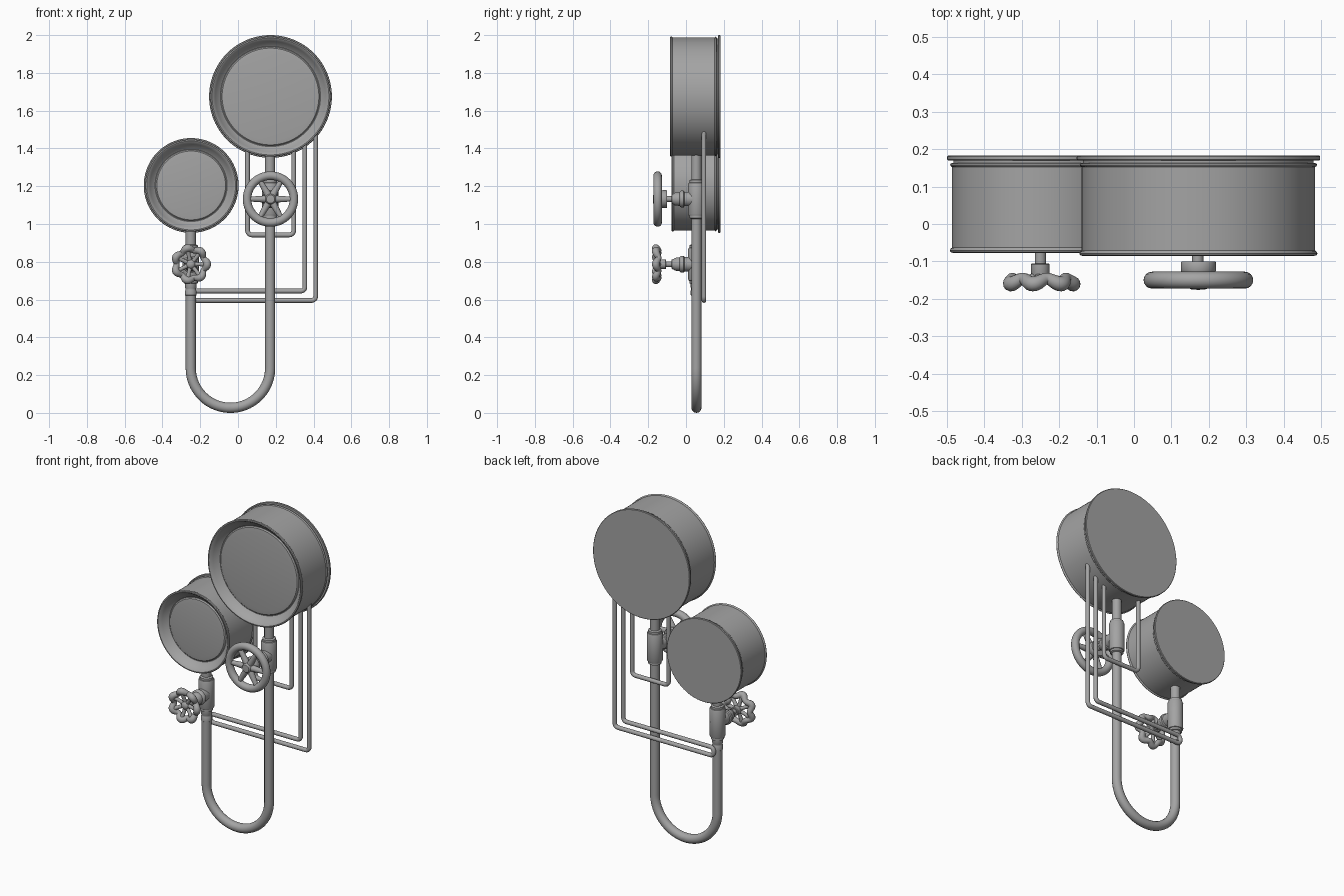
import bpy, bmesh
from math import pi, sin, cos, radians
from mathutils import Vector, Matrix

if "Cube" in bpy.data.objects:
    bpy.data.objects.remove(bpy.data.objects["Cube"])

# Dark grey metal shared by every part
METAL = bpy.data.materials.new('dark_metal')
METAL.diffuse_color = (.37, .37, .37, 1)
METAL.use_nodes = True
METAL.node_tree.nodes["Principled BSDF"].inputs["Base Color"].default_value = METAL.diffuse_color


def finish(ob, angle=35):
    bpy.ops.object.select_all(action='DESELECT')
    ob.select_set(True)
    bpy.context.view_layer.objects.active = ob
    if ob.type == 'CURVE':
        bpy.ops.object.convert(target='MESH')
        ob = bpy.context.view_layer.objects.active
    ob.data.materials.clear()
    ob.data.materials.append(METAL)
    bpy.ops.object.shade_smooth_by_angle(angle=radians(angle))


def lathe(name, profile, x, z, y=0.0, axis='Y', steps=48):
    """Spin (radius, height) points around an axis through x, y, z."""
    bm = bmesh.new()
    vs = [bm.verts.new((r, 0, h)) for r, h in profile]
    es = [bm.edges.new(p) for p in zip(vs, vs[1:])]
    bmesh.ops.spin(bm, geom=vs + es, cent=(0, 0, 0), axis=(0, 0, 1),
                   angle=2 * pi, steps=steps, use_merge=True)
    bmesh.ops.remove_doubles(bm, verts=bm.verts, dist=1e-5)
    bmesh.ops.recalc_face_normals(bm, faces=bm.faces)
    if axis == 'Y':
        bm.transform(Matrix.Rotation(-pi / 2, 4, 'X'))
    bm.transform(Matrix.Translation((x, y, z)))
    me = bpy.data.meshes.new(name)
    bm.to_mesh(me)
    bm.free()
    ob = bpy.data.objects.new(name, me)
    bpy.context.collection.objects.link(ob)
    finish(ob)


def tube(name, pts, radius, closed=False, res=5, radii=None):
    cu = bpy.data.curves.new(name, 'CURVE')
    cu.dimensions = '3D'
    cu.bevel_depth = radius
    cu.bevel_resolution = res
    cu.use_fill_caps = True
    sp = cu.splines.new('POLY')
    sp.points.add(len(pts) - 1)
    for i, p in enumerate(pts):
        sp.points[i].co = (*p, 1)
        if radii:
            sp.points[i].radius = radii[i]
    sp.use_cyclic_u = closed
    ob = bpy.data.objects.new(name, cu)
    bpy.context.collection.objects.link(ob)
    finish(ob, 50)


def fillet(corners, y, r, n=8):
    """Round the right-angle corners of an x, z path."""
    c = [Vector((x, y, z)) for x, z in corners]
    out = [c[0]]
    for a, b, d in zip(c, c[1:], c[2:]):
        u, v = (a - b).normalized(), (d - b).normalized()
        for i in range(n + 1):
            t = pi / 2 * i / n
            out.append(b + u * r * (1 - sin(t)) + v * r * (1 - cos(t)))
    return out + [c[-1]]


# Gauge drums: back plate, groove, beaded can, concave bezel and dial
def gauge(name, x, z, R, dial, front):
    b = R - 0.013
    lathe(name, [
        (0, .183), (R - .003, .183), (R, .18), (R, .172), (R - .003, .169),
        (b - .004, .169), (b - .004, .163), (b + .003, .162), (b + .005, .158),
        (b + .003, .154), (b, .152), (b, front + .014), (b + .004, front + .011),
        (b + .006, front + .006), (b + .003, front + .001), (b - .003, front),
        (b - .009, front + .003), (b - .02, front + .018),
        (dial + .014, front + .038), (dial + .003, front + .046), (dial, front + .046),
        (dial - .006, front + .040), (dial - .03, front + .037), (0, front + .033),
    ], x, z, steps=96)


gauge('large_gauge', .172, 1.675, .325, .262, -.085)
gauge('small_gauge', -.248, 1.204, .251, .188, -.077)

# Main U-shaped pipe
PY = .055
tube('main_pipe', fillet([(-.25, .99), (-.25, .027), (.17, .027), (.17, 1.38)],
                         PY, .2099, 20), .027)

# Thin tubes behind the main pipe
tube('short_loop_tube', fillet([(.05, 1.42), (.05, .942), (.295, .942), (.295, 1.42)],
                               .095, .025), .0125)
tube('long_loop_tube', fillet([(.354, 1.46), (.354, .645), (-.252, .645), (-.252, .595),
                               (.411, .595), (.411, 1.5)], .095, .022), .0125)


# Valve bodies: sleeve on the pipe and a bonnet towards the front
def valve(name, x, z):
    half = [(.043, 0), (.044, .08), (.041, .086), (.037, .088), (.037, .1), (.026, .105)]
    sleeve = [(r, -h) for r, h in reversed(half)] + half[1:]
    lathe(name + '_body', sleeve, x, z, PY, 'Z', 32)
    lathe(name + '_bonnet', [
        (0, .055), (.038, .055), (.038, -.008), (.044, -.012), (.045, -.024),
        (.042, -.03), (.036, -.034), (.034, -.058), (.028, -.066),
        (.026, -.074), (.02, -.078), (0, -.078)], x, z, steps=32)
    lathe(name + '_stem', [(0, -.07), (.015, -.07), (.015, -.14), (0, -.14)],
          x, z, steps=20)


valve('large_valve', .17, 1.132)
valve('small_valve', -.25, .787)
lathe('pipe_collar', [(.026, -.035), (.03, -.032), (.03, -.008), (.028, -.004),
                      (.028, .004), (.03, .008), (.03, .032), (.026, .035)],
      -.25, .655, PY, 'Z', 32)


def polar(x, z, r, a, y):
    return (x + r * cos(a), y, z + r * sin(a))


# Round handwheel with six tapered spokes
X, Z = .172, 1.132
tube('large_wheel_rim', [polar(X, Z, .124, 2 * pi * i / 64, -.15) for i in range(64)],
     .0225, True, 6)
lathe('large_wheel_hub', [(0, -.1), (.045, -.1), (.047, -.103), (.047, -.124),
                          (.043, -.134), (.03, -.15), (.027, -.168), (.022, -.174),
                          (0, -.176)], X, Z, steps=32)
for i in range(6):
    a = pi / 3 * i
    tube('large_wheel_spoke', [polar(X, Z, .02, a, -.145), polar(X, Z, .125, a, -.15)],
         .014, radii=[1.4, .85])

# Lobed handwheel with seven spokes running out to the lobes
X, Z, N, L = -.25, .787, 112, 7
angles = [2 * pi * i / N for i in range(N)]
tube('small_wheel_rim',
     [polar(X, Z, .081 + .006 * cos(L * a), a, -.153 - .007 * cos(L * a)) for a in angles],
     .018, True, radii=[1 + .12 * cos(L * a) for a in angles])
lathe('small_wheel_hub', [(0, -.105), (.022, -.105), (.025, -.108), (.025, -.15),
                          (.02, -.158), (.012, -.163), (0, -.165)], X, Z, steps=24)
for i in range(L):
    a = 2 * pi * i / L
    tube('small_wheel_spoke', [polar(X, Z, .012, a, -.142), polar(X, Z, .045, a, -.148),
                               polar(X, Z, .088, a, -.158)], .012, radii=[1, .85, 1.2])
